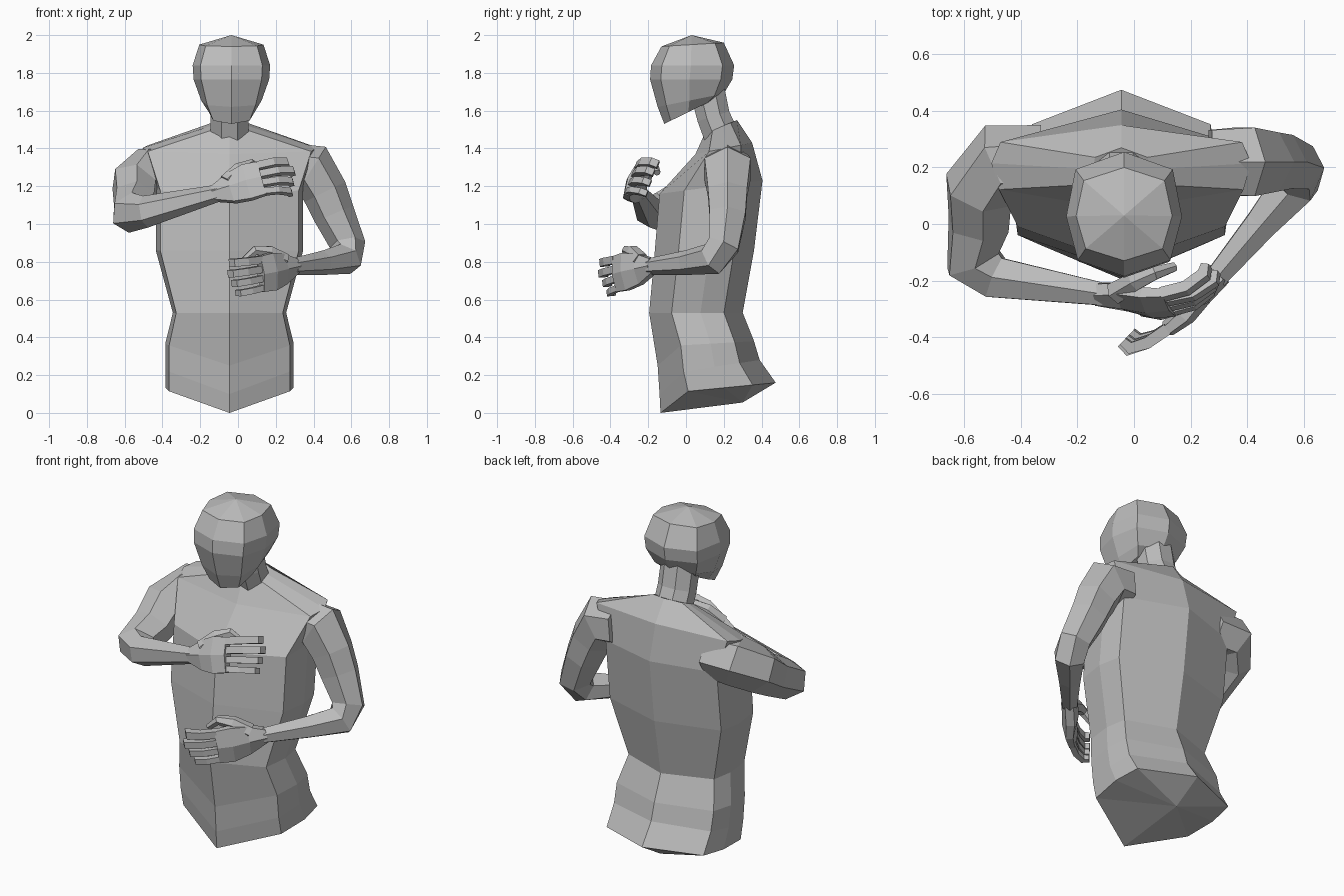
import bpy
import bmesh
import math
from mathutils import Vector

if "Cube" in bpy.data.objects:
    bpy.data.objects.remove(bpy.data.objects["Cube"], do_unlink=True)

grey = bpy.data.materials.new("plain grey")
grey.use_nodes = True
colour = (0.5, 0.5, 0.5, 1)
grey.diffuse_color = colour
grey.node_tree.nodes["Principled BSDF"].inputs["Base Color"].default_value = colour


def skin(name, rings, start=None, end=None):
    """Join rings of points into a closed, flat shaded shell."""
    bm = bmesh.new()
    loops = [[bm.verts.new(point) for point in ring] for ring in rings]
    count = len(loops[0])
    for low, high in zip(loops, loops[1:]):
        for i in range(count):
            j = (i + 1) % count
            bm.faces.new((low[i], low[j], high[j], high[i]))
    for loop, centre in ((loops[0], start), (loops[-1], end)):
        if centre is None:
            bm.faces.new(loop)
        else:
            hub = bm.verts.new(centre)
            for i in range(count):
                bm.faces.new((loop[i], loop[(i + 1) % count], hub))
    bmesh.ops.recalc_face_normals(bm, faces=bm.faces)
    mesh = bpy.data.meshes.new(name)
    bm.to_mesh(mesh)
    bm.free()
    mesh.materials.append(grey)
    obj = bpy.data.objects.new(name, mesh)
    bpy.context.collection.objects.link(obj)


def body_ring(profile, height, half_width, front, back, rise=0, dip=0):
    """Ring with a ridge at front and back; profile gives the side corners
    as fractions of half width and depth. It rises towards the back."""
    depth = back - front
    side = [(across * half_width, front + along * depth, height + along * rise)
            for across, along in profile]
    ring = [(middle, front, height - dip)]
    ring += [(middle + x, y, z) for x, y, z in side]
    ring.append((middle, back, height + rise))
    ring += [(middle - x, y, z) for x, y, z in reversed(side)]
    return ring


def tube(name, points, widths, thicknesses, up=(0, 0, 1), sides=6):
    """Faceted tube along points; the widths lie along the up direction."""
    points = [Vector(p) for p in points]
    u = Vector(up)
    rings = []
    last = len(points) - 1
    for i, (p, wide, thick) in enumerate(zip(points, widths, thicknesses)):
        before = (p - points[max(i - 1, 0)]).normalized()
        after = (points[min(i + 1, last)] - p).normalized()
        tangent = (before + after).normalized()
        u = (u - tangent * u.dot(tangent)).normalized()
        v = tangent.cross(u)
        angles = [math.tau * (k + 0.5) / sides for k in range(sides)]
        rings.append([p + u * math.cos(a) * wide + v * math.sin(a) * thick for a in angles])
    skin(name, rings)


def arm(name, up, joints):
    """Joints are a point followed by a radius."""
    radii = [joint[-1] for joint in joints]
    tube(name, [joint[:-1] for joint in joints], radii, radii, up)


def hand(name, wrist, knuckles, lean, curl):
    """Palm, four fingers and thumb, curling towards the chest."""
    wrist = Vector(wrist)
    along = (Vector(knuckles) - wrist).normalized()
    across = Vector(lean)
    across = (across - along * across.dot(along)).normalized()
    inward = across.cross(along)
    if inward.y < 0:
        inward.negate()

    def place(forward, sideways, depth):
        return wrist + along * forward + across * sideways + inward * depth

    palm = [place(forward, 0, depth) for forward, depth in
            ((-.02, 0), (.08, 0), (.17, -.01), (.25, 0))]
    tube(name + "_palm", palm, (.045, .095, .115, .11), (.045, .045, .04, .03), across)

    for i, label in enumerate(("index", "middle", "ring", "little")):
        offset = .075 - .05 * i
        reach = .16 - .02 * abs(i - 1)
        path = [place(.24 + reach * f, offset * (1 + f / 10), curl * f * f)
                for f in (0, .6, 1)]
        path.append(path[-1] + inward * .035)
        size = .029 - .002 * i
        tube(f"{name}_{label}_finger", path, [size] * 4, [size] * 3 + [size * .7], across, 4)

    thumb = [place(*p) for p in
             ((.06, .04, 0), (.14, .1, .03), (.21, .12, .06), (.26, .07, .11))]
    thumb_size = (.045, .038, .027, .018)
    tube(name + "_thumb", thumb, thumb_size, thumb_size, across)


# Torso: hips with a dipped front ridge, waist, chest, shoulders, neck base
middle = -.045
trunk = ((.94, .24), (1, .55), (.93, .8))
hips = [
    (.1, .34, -.135, .475, .06),
    (.2, .34, -.14, .39, .08),
    (.35, .34, -.15, .36, .03),
]
chest = [
    (.53, .3, -.195, .3),
    (.86, .39, -.165, .36),
    (1.16, .39, -.14, .405, .07),
    (1.37, .46, .05, .35, .06),
    (1.48, .1, .1, .27, .07),
]
rings = [body_ring(trunk, *hip, dip=.1) for hip in hips]
rings += [body_ring(trunk, *level) for level in chest]
skin("torso", rings, start=(middle, .3, .055))

# Neck leaning forward into the skull
tube("neck", [(middle, .19, 1.46), (middle, .145, 1.57), (middle, .11, 1.72)],
     (.1, .095, .1), (.11, .11, .11), up=(0, 1, 0), sides=8)

# Head, from jaw to crown
middle = -.035
skull = ((.8, .13), (1, .48), (.84, .86))
levels = [
    (1.53, .12, -.115, .15, .13),
    (1.62, .16, -.15, .2, .07),
    (1.765, .2, -.19, .245),
    (1.84, .205, -.185, .255),
    (1.94, .17, -.13, .2, .02),
]
skin("head", [body_ring(skull, *level) for level in levels], end=(middle, .03, 2))

# Right arm, folded across the chest
arm("right_arm", (0, 0, 1), [
    (-.33, .22, 1.28, .13), (-.47, .22, 1.28, .14), (-.55, .12, 1.21, .13),
    (-.55, 0, 1.13, .115), (-.57, -.13, 1.06, .11), (-.49, -.19, 1.065, .085),
    (-.1, -.25, 1.165, .045)])
hand("right", (-.11, -.25, 1.165), (.14, -.28, 1.245), (0, .35, 1), .09)

# Left arm, held in front of the waist
arm("left_arm", (0, 1, 0), [
    (.27, .22, 1.3, .13), (.39, .22, 1.29, .14), (.46, .22, 1.17, .12),
    (.51, .22, 1.05, .11), (.58, .2, .89, .095), (.57, .14, .815, .09),
    (.45, 0, .795, .065), (.29, -.19, .775, .045)])
hand("left", (.29, -.19, .775), (.12, -.37, .735), (0, 0, 1), .05)
